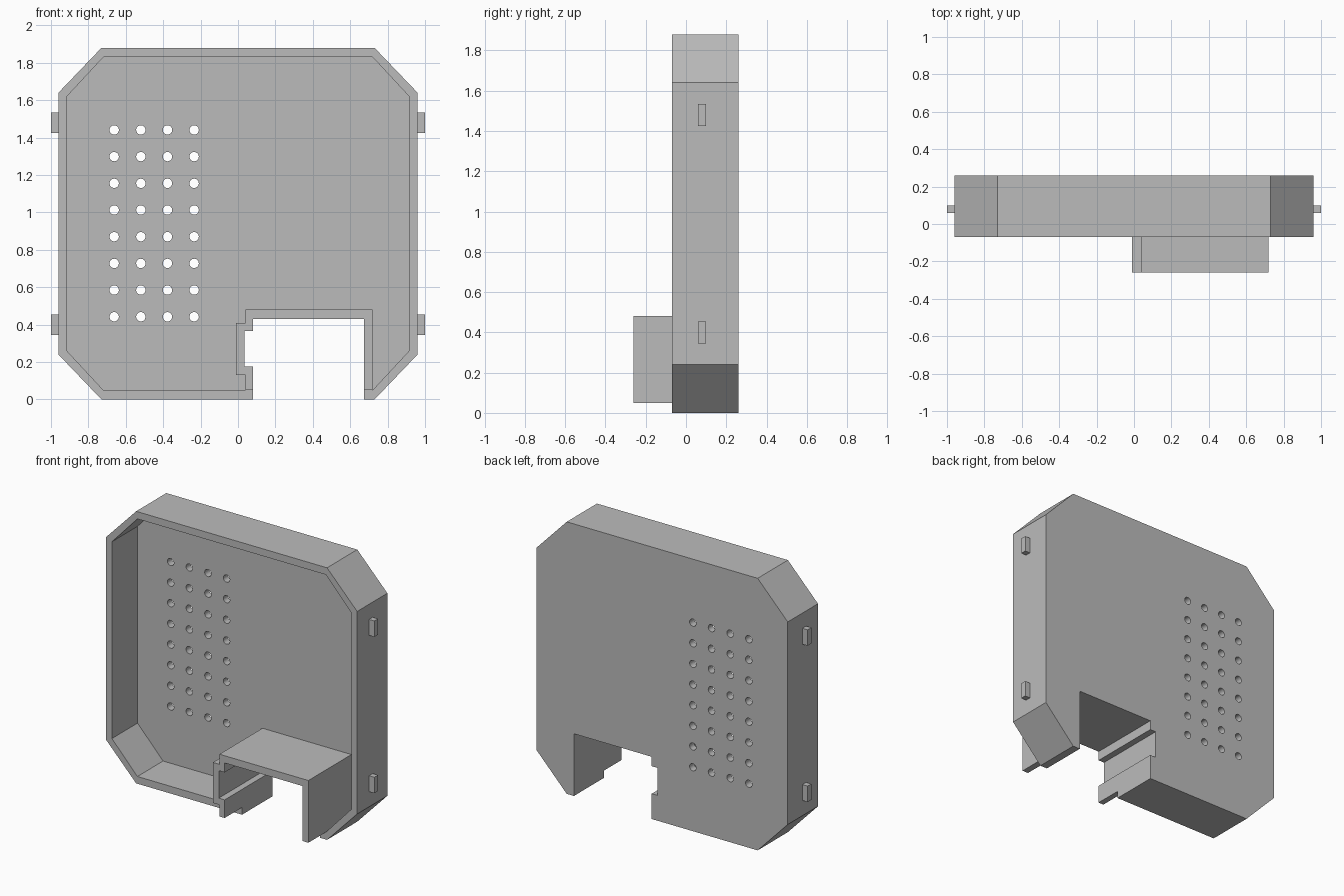
import bpy
import bmesh
import math
from mathutils import Vector

if "Cube" in bpy.data.objects:
    bpy.data.objects.remove(bpy.data.objects["Cube"], do_unlink=True)

# Single grey plastic colour
GREY = (0.5, 0.5, 0.5, 1.0)
plastic = bpy.data.materials.new("grey plastic")
plastic.use_nodes = True
plastic.diffuse_color = GREY
plastic.node_tree.nodes["Principled BSDF"].inputs["Base Color"].default_value = GREY

# Depths along y
COLLAR_FRONT, RIM, FLOOR, BACK = -0.26, -0.07, 0.21, 0.26


def walls(bm, loop, y0, y1):
    """Quads joining one closed x-z loop at two depths."""
    for (xa, za), (xb, zb) in zip(loop, loop[1:] + loop[:1]):
        corners = [(xa, y0, za), (xb, y0, zb), (xb, y1, zb), (xa, y1, za)]
        bm.faces.new([bm.verts.new(c) for c in corners])


def cap(bm, loops, y):
    """Flat face at one depth; loops after the first are openings."""
    edges = []
    for loop in loops:
        vs = [bm.verts.new((x, y, z)) for x, z in loop]
        edges += [bm.edges.new((a, b)) for a, b in zip(vs, vs[1:] + vs[:1])]
    bmesh.ops.triangle_fill(bm, edges=edges, use_beauty=True, normal=Vector((0, 1, 0)))


def finish(bm, name):
    bmesh.ops.remove_doubles(bm, verts=bm.verts[:], dist=0.0005)
    bmesh.ops.recalc_face_normals(bm, faces=bm.faces[:])
    mesh = bpy.data.meshes.new(name)
    bm.to_mesh(mesh)
    bm.free()
    mesh.materials.append(plastic)
    obj = bpy.data.objects.new(name, mesh)
    bpy.context.collection.objects.link(obj)
    return obj


def chamfered(w, flat, z0, z1, cut):
    """Octagon from bottom left, over the top, to bottom right."""
    left = [(-flat, z0), (-w, z0 + cut), (-w, z1 - cut), (-flat, z1)]
    return left + [(-x, z) for x, z in reversed(left)]


# Profiles in x-z
outer = chamfered(0.96, 0.73, 0.0, 1.88, 0.24)
inner = chamfered(0.915, 0.72, 0.05, 1.83, 0.21)
notch = [(0.675, 0.05), (0.675, 0.43), (0.08, 0.43), (0.08, 0.365),
         (0.035, 0.365), (0.035, 0.175), (0.08, 0.175), (0.08, 0.05)]
collar_outer = [(0.72, 0.05), (0.72, 0.48), (0.04, 0.48), (0.04, 0.41),
                (-0.01, 0.41), (-0.01, 0.13), (0.04, 0.13), (0.04, 0.05)]

outline = outer + [(0.675, 0.0)] + notch + [(0.08, 0.0)]
cavity = inner + collar_outer[1:]
collar = collar_outer + notch[::-1]
rim = (outer + [(0.675, 0.0), notch[0]] + inner[::-1]
       + [collar_outer[-1], notch[-1], (0.08, 0.0)])

# Grid of round vent holes
SIDES = 24
vents = []
for col in range(4):
    for row in range(8):
        cx, cz = -0.662 + col * 0.1425, 0.442 + row * 0.1427
        angles = [math.tau * i / SIDES for i in range(SIDES)]
        vents.append([(cx + 0.025 * math.cos(a), cz + 0.025 * math.sin(a)) for a in angles])

# Housing: tray, vented back and port collar in one shell
bm = bmesh.new()
walls(bm, outline, RIM, BACK)
walls(bm, cavity, RIM, FLOOR)
walls(bm, collar, COLLAR_FRONT, RIM)
for vent in vents:
    walls(bm, vent, FLOOR, BACK)
cap(bm, [outline] + vents, BACK)
cap(bm, [cavity] + vents, FLOOR)
cap(bm, [rim], RIM)
cap(bm, [collar], COLLAR_FRONT)
# Underside of the collar legs is already closed by its walls; drop hidden ones
bmesh.ops.remove_doubles(bm, verts=bm.verts[:], dist=0.0005)
housing = finish(bm, "housing")
bpy.context.view_layer.objects.active = housing
housing.select_set(True)
bpy.ops.object.shade_smooth_by_angle(angle=math.radians(30))

# Snap tabs on both sides
for side, label in ((1, "left"), (-1, "right")):
    for z, level in ((0.40, "lower"), (1.48, "upper")):
        bm = bmesh.new()
        bmesh.ops.create_cube(bm, size=1.0)
        bmesh.ops.scale(bm, vec=(0.06, 0.04, 0.11), verts=bm.verts[:])
        bmesh.ops.translate(bm, vec=(side * 0.97, 0.08, z), verts=bm.verts[:])
        finish(bm, f"{label}_{level}_snap_tab")
